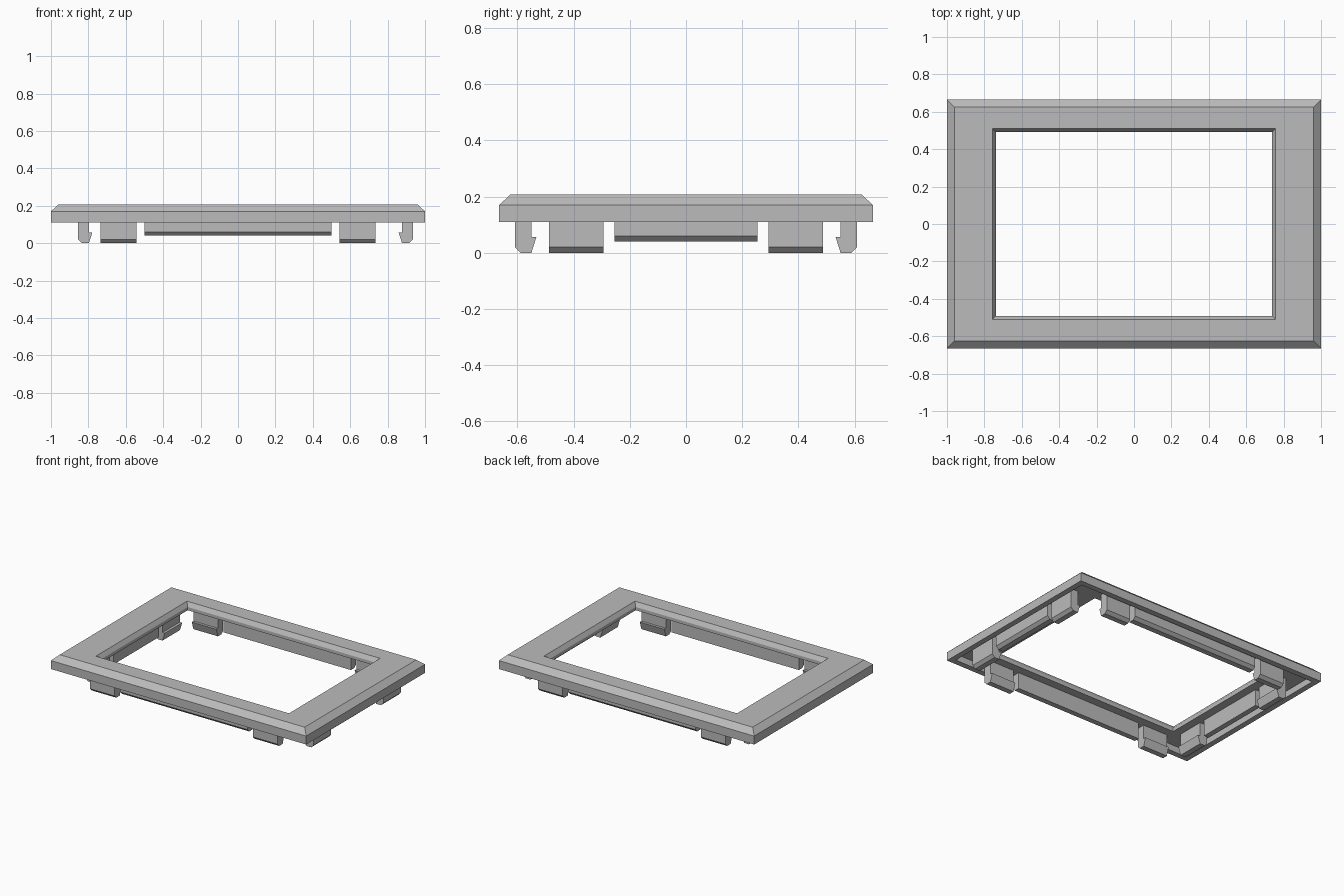
import bpy
import bmesh

if "Cube" in bpy.data.objects:
    bpy.data.objects.remove(bpy.data.objects["Cube"], do_unlink=True)

grey = bpy.data.materials.new("plain_grey")
grey.use_nodes = True
colour = (0.5, 0.5, 0.5, 1)
grey.diffuse_color = colour
grey.node_tree.nodes["Principled BSDF"].inputs["Base Color"].default_value = colour


def finish(bm, name):
    bmesh.ops.recalc_face_normals(bm, faces=bm.faces)
    mesh = bpy.data.meshes.new(name)
    bm.to_mesh(mesh)
    bm.free()
    mesh.materials.append(grey)
    obj = bpy.data.objects.new(name, mesh)
    bpy.context.collection.objects.link(obj)


def bridge(bm, rings):
    """Join each ring of vertices to the next, wrapping round at the end."""
    for a, b in zip(rings, rings[1:] + rings[:1]):
        for i in range(len(a)):
            j = (i + 1) % len(a)
            bm.faces.new((a[i], a[j], b[j], b[i]))


# Mitred frame: half width, half depth and height round its cross-section
section = [
    (1, 0.665, 0.11), (1, 0.665, 0.17), (0.96, 0.625, 0.207),
    (0.757, 0.51, 0.207), (0.738, 0.491, 0.178), (0.738, 0.491, 0.155),
    (0.96, 0.625, 0.155), (0.96, 0.625, 0.11),
]
bm = bmesh.new()
corners = [(-1, -1), (1, -1), (1, 1), (-1, 1)]
bridge(bm, [[bm.verts.new((sx * x, sy * y, z)) for sx, sy in corners]
            for x, y, z in section])
finish(bm, "bezel_frame")

# Profiles as depth behind the outer face, and height
TOP = 0.16
clip = [(0, TOP), (0, 0.02), (0.02, 0), (0.058, 0), (0.076, 0.057),
        (0.058, 0.057), (0.058, TOP)]
rib = [(0, TOP), (0, 0.06), (0.02, 0.04), (0.058, 0.04), (0.058, TOP)]


def strip(name, profile, side, offset, start, end):
    """Extrude a profile along one side of the frame."""
    bm = bmesh.new()
    place = {
        "front": lambda d, t: (t, d - offset),
        "back": lambda d, t: (t, offset - d),
        "left": lambda d, t: (offset - d, t),
        "right": lambda d, t: (d - offset, t),
    }[side]
    ends = [[bm.verts.new((*place(d, t), z)) for d, z in profile]
            for t in (start, end)]
    for ring in ends:
        bm.faces.new(ring)
    n = len(profile)
    for i in range(n):
        j = (i + 1) % n
        bm.faces.new((ends[0][i], ends[0][j], ends[1][j], ends[1][i]))
    finish(bm, name)


# Each side carries a long rib between two hooked clips
sides = [("front", 0.608, 0.5, 0.542, 0.735), ("back", 0.608, 0.5, 0.542, 0.735),
         ("left", 0.935, 0.255, 0.293, 0.488), ("right", 0.855, 0.255, 0.293, 0.488)]
for side, offset, half, inner, outer in sides:
    strip(side + "_rib", rib, side, offset, -half, half)
    strip(side + "_clip_a", clip, side, offset, -outer, -inner)
    strip(side + "_clip_b", clip, side, offset, inner, outer)
